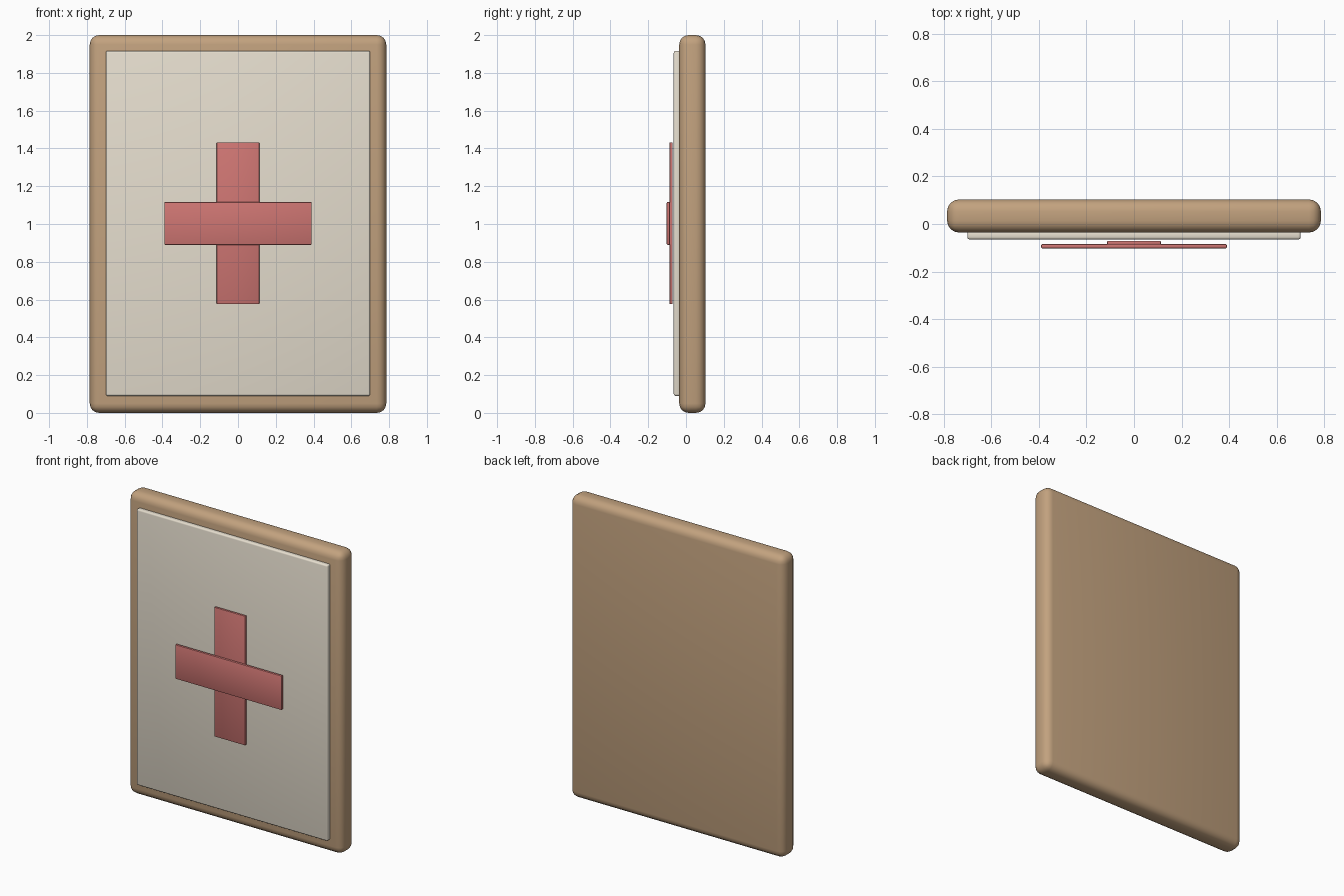
import bpy
import math

if "Cube" in bpy.data.objects:
    bpy.data.objects.remove(bpy.data.objects["Cube"])


def material(name, color):
    m = bpy.data.materials.new(name)
    m.diffuse_color = (*color, 1)
    m.use_nodes = True
    m.node_tree.nodes["Principled BSDF"].inputs["Base Color"].default_value = m.diffuse_color
    return m


def slab(name, x, y, z, radius, segments, mat):
    """Rounded box from (min, max) ranges on each axis."""
    ranges = (x, y, z)
    bpy.ops.mesh.primitive_cube_add(size=1, location=[(a + b) / 2 for a, b in ranges])
    ob = bpy.context.object
    ob.name = name
    ob.scale = [b - a for a, b in ranges]
    bpy.ops.object.transform_apply(location=False, rotation=False, scale=True)
    bevel = ob.modifiers.new("rounded_edges", 'BEVEL')
    bevel.width = radius
    bevel.segments = segments
    bpy.ops.object.modifier_apply(modifier=bevel.name)
    ob.data.materials.append(mat)
    bpy.ops.object.shade_smooth_by_angle(angle=math.radians(35))
    return ob


wood = material("wood", (0.54, 0.36, 0.21))
cream = material("cream", (0.79, 0.73, 0.62))
red = material("red", (0.62, 0.18, 0.17))

# Wooden backing board
slab("backing_board", (-0.785, 0.785), (-0.036, 0.103), (0, 2), 0.05, 4, wood)

# Cream panel on the front
slab("front_panel", (-0.70, 0.70), (-0.065, -0.03), (0.09, 1.916), 0.01, 3, cream)

# Red cross made of two overlapping bars
slab("cross_vertical_bar", (-0.113, 0.113), (-0.087, -0.071), (0.576, 1.432), 0.004, 2, red)
slab("cross_horizontal_bar", (-0.39, 0.39), (-0.102, -0.085), (0.89, 1.116), 0.004, 2, red)
